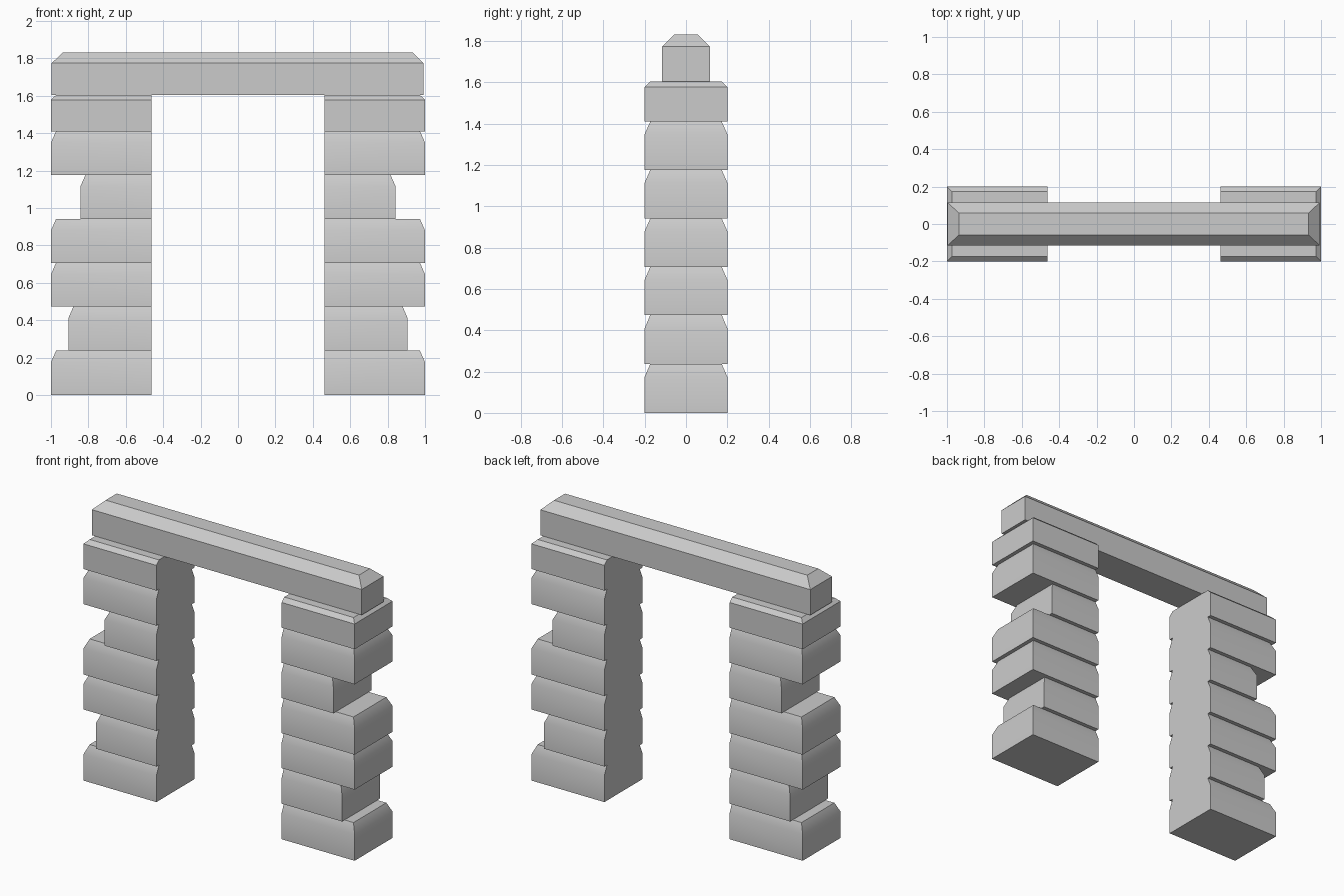
import bpy, bmesh, math

if "Cube" in bpy.data.objects:
    bpy.data.objects.remove(bpy.data.objects["Cube"])


def tapered_block(name, x0, x1, half_y, z0, shoulder, z1, in_x0, in_x1, in_y):
    """Box with straight walls up to the shoulder, then sloping in to the top."""
    bm = bmesh.new()
    rings = []
    for z, a, b, h in ((z0, x0, x1, half_y),
                       (shoulder, x0, x1, half_y),
                       (z1, x0 + in_x0, x1 - in_x1, half_y - in_y)):
        rings.append([bm.verts.new(p) for p in
                      ((a, -h, z), (b, -h, z), (b, h, z), (a, h, z))])
    bm.faces.new(rings[0][::-1])
    bm.faces.new(rings[-1])
    for low, high in zip(rings, rings[1:]):
        for i in range(4):
            j = (i + 1) % 4
            bm.faces.new((low[i], low[j], high[j], high[i]))
    mesh = bpy.data.meshes.new(name)
    bm.to_mesh(mesh)
    bm.free()
    obj = bpy.data.objects.new(name, mesh)
    bpy.context.collection.objects.link(obj)
    return obj


# Stacked pillar stones: (outer x, bottom, shoulder, top)
stones = [
    (1.0, 0.0, 0.175, 0.237),
    (0.907, 0.237, 0.41, 0.474),
    (1.0, 0.474, 0.645, 0.707),
    (1.0, 0.707, 0.88, 0.941),
    (0.843, 0.941, 1.115, 1.176),
    (1.0, 1.176, 1.35, 1.41),
    (1.0, 1.41, 1.578, 1.604),
]
INNER = 0.462

for n, (outer, z0, shoulder, z1) in enumerate(stones, 1):
    slope = 0.027
    stone = tapered_block(f"pillar_stone_{n}", INNER, outer, 0.2,
                          z0, shoulder, z1, 0, slope, slope)
    # Soft shading over the shallow shoulder, crisp corners elsewhere
    bpy.ops.object.select_all(action='DESELECT')
    bpy.context.view_layer.objects.active = stone
    stone.select_set(True)
    bpy.ops.object.shade_smooth_by_angle(angle=math.radians(30))
    # Matching stone of the left pillar
    mirror = stone.modifiers.new("left_pillar", 'MIRROR')
    mirror.use_axis = (True, False, False)
    mirror.use_mirror_merge = False

# Lintel with chamfered top
tapered_block("lintel", -0.997, 0.993, 0.115, 1.604, 1.774, 1.832,
              0.062, 0.06, 0.057)
